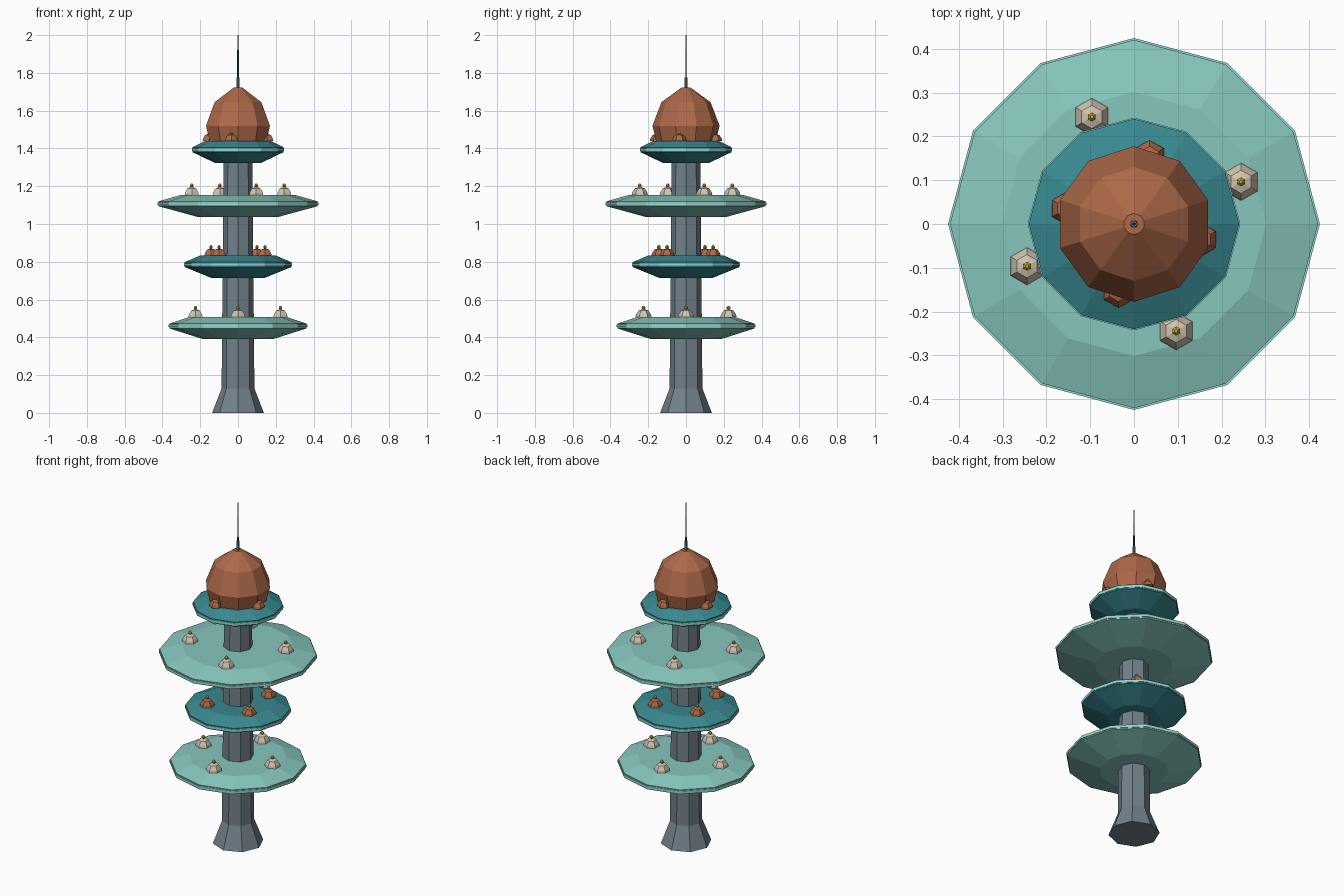
import bpy
import bmesh
from math import cos, sin, radians, pi

if "Cube" in bpy.data.objects:
    bpy.data.objects.remove(bpy.data.objects["Cube"], do_unlink=True)


def material(name, rgb):
    m = bpy.data.materials.new(name)
    m.use_nodes = True
    m.diffuse_color = (*rgb, 1)
    m.node_tree.nodes["Principled BSDF"].inputs["Base Color"].default_value = (*rgb, 1)
    return m


pale_teal = material("pale_teal", (0.24, 0.57, 0.51))
deep_teal = material("deep_teal", (0.04, 0.25, 0.28))
trim_teal = material("trim_teal", (0.30, 0.68, 0.61))
copper = material("copper", (0.42, 0.14, 0.065))
slate = material("slate", (0.17, 0.22, 0.26))
cream = material("cream", (0.64, 0.56, 0.44))
gold = material("gold", (0.55, 0.46, 0.04))
dark_metal = material("dark_metal", (0.025, 0.04, 0.06))


def lathe(name, profile, sides, mat, start=0.0, at=(0, 0, 0)):
    """Flat-faced turned solid from (radius, height) pairs, capped at both ends."""
    bm = bmesh.new()
    angles = [start + 2 * pi * i / sides for i in range(sides)]
    rings = [[bm.verts.new((r * cos(a), r * sin(a), z)) for a in angles] for r, z in profile]
    for low, high in zip(rings, rings[1:]):
        for i in range(sides):
            j = (i + 1) % sides
            bm.faces.new((low[i], low[j], high[j], high[i]))
    bm.faces.new(rings[0][::-1])
    bm.faces.new(rings[-1])
    mesh = bpy.data.meshes.new(name)
    bm.to_mesh(mesh)
    bm.free()
    mesh.materials.append(mat)
    obj = bpy.data.objects.new(name, mesh)
    obj.location = at
    bpy.context.collection.objects.link(obj)
    return obj


def hut(name, x, y, z, size, mat):
    """Six-sided pod with a small gold finial."""
    lathe(name, [(size, 0), (size * 0.93, size * 0.3), (size * 0.62, size * 0.8),
                 (size * 0.2, size * 0.95)], 6, mat, pi / 2, (x, y, z))
    r = size * 0.24
    lathe(name + "_finial", [(r * 0.4, -r), (r, -r * 0.3), (r, r * 0.3), (r * 0.4, r)],
          6, gold, pi / 2, (x, y, z + size * 1.15))


def platform(name, radius, z, mat, hut_mat, hut_size, hut_ring, hut_angle):
    """Twelve-sided disc with a thin rim band and four pods."""
    lathe(name, [(radius * 0.5, z), (radius * 0.99, z + 0.057), (radius * 0.99, z + 0.083),
                 (radius * 0.71, z + 0.117)], 12, mat)
    lathe(name + "_rim", [(radius, z + 0.064), (radius, z + 0.077)], 12, trim_teal)
    for i in range(4):
        a = radians(hut_angle + 90 * i)
        hut(f"{name}_hut_{i + 1}", hut_ring * cos(a), hut_ring * sin(a), z + 0.117,
            hut_size, hut_mat)


# Central column with a flared foot
lathe("trunk", [(0.137, 0), (0.087, 0.13), (0.075, 1.44)], 8, slate)

# Stacked platforms
platform("lowest_platform", 0.367, 0.39, pale_teal, cream, 0.043, 0.225, 0)
platform("second_platform", 0.285, 0.715, deep_teal, copper, 0.04, 0.175, 55)
platform("third_platform", 0.425, 1.037, pale_teal, cream, 0.043, 0.263, 21.5)
platform("top_platform", 0.243, 1.323, deep_teal, copper, 0.038, 0.158, -13)

# Dome
lathe("dome", [(0.155, 1.43), (0.178, 1.52), (0.13, 1.645), (0.024, 1.722)], 10, copper, pi / 2)

# Mast in three steps
lathe("mast_base", [(0.009, 1.71), (0.007, 1.775)], 8, slate)
lathe("mast", [(0.0045, 1.775), (0.004, 1.92)], 6, dark_metal)
lathe("mast_tip", [(0.0025, 1.92), (0.002, 2.0)], 6, slate)
